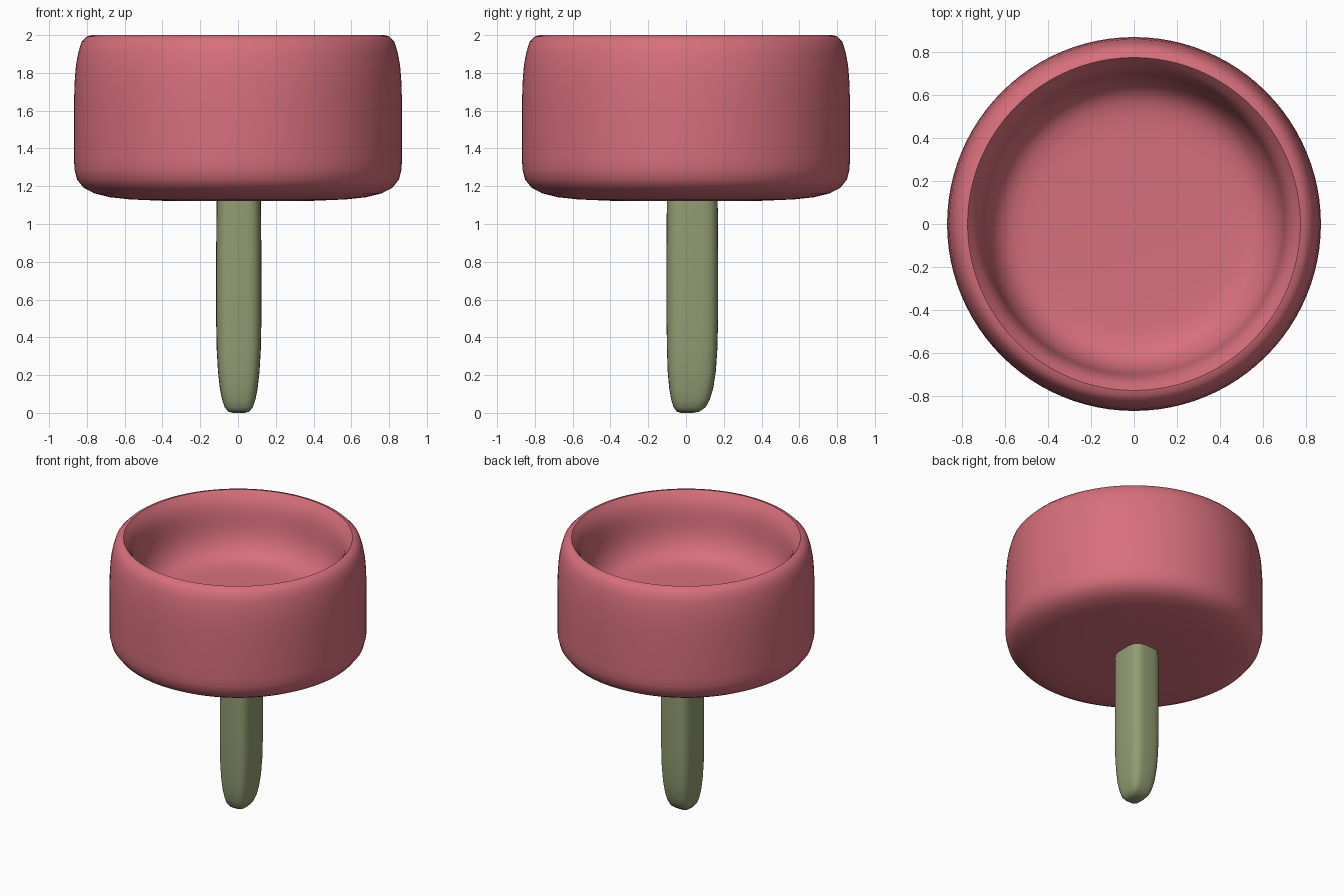
import bpy, bmesh
from math import cos, sin, pi, copysign, radians

if "Cube" in bpy.data.objects:
    bpy.data.objects.remove(bpy.data.objects["Cube"])


def material(name, color):
    m = bpy.data.materials.new(name)
    m.diffuse_color = color
    m.use_nodes = True
    m.node_tree.nodes["Principled BSDF"].inputs["Base Color"].default_value = m.diffuse_color
    return m


def loft(name, rings, mat, angle):
    """Skin a stack of closed rings; cap both ends."""
    bm = bmesh.new()
    loops = [[bm.verts.new(p) for p in ring] for ring in rings]
    n = len(loops[0])
    for a, b in zip(loops, loops[1:]):
        for i in range(n):
            j = (i + 1) % n
            bm.faces.new((a[i], a[j], b[j], b[i]))
    bm.faces.new(loops[0][::-1])
    bm.faces.new(loops[-1])
    bmesh.ops.recalc_face_normals(bm, faces=bm.faces)
    mesh = bpy.data.meshes.new(name)
    bm.to_mesh(mesh)
    bm.free()
    ob = bpy.data.objects.new(name, mesh)
    bpy.context.collection.objects.link(ob)
    mesh.materials.append(mat)
    bpy.ops.object.select_all(action='DESELECT')
    ob.select_set(True)
    bpy.context.view_layer.objects.active = ob
    bpy.ops.object.shade_smooth_by_angle(angle=radians(angle))
    return ob


def ring(rx, ry, z, cx=0, cy=0, n=64, power=2.0):
    """Superellipse ring; power 2 is a plain ellipse."""
    pts = []
    for i in range(n):
        c, s = cos(2 * pi * i / n), sin(2 * pi * i / n)
        pts.append((cx + rx * copysign(abs(c) ** (2 / power), c),
                    cy + ry * copysign(abs(s) ** (2 / power), s), z))
    return pts


red = material("red", (0.68, 0.16, 0.20, 1))
green = material("green", (0.29, 0.33, 0.17, 1))

# Cup: from the underside, up the outer wall, over the lip, down to the floor
cup = [(0.05, 1.122), (0.40, 1.123), (0.57, 1.13), (0.68, 1.142), (0.76, 1.162),
       (0.817, 1.192), (0.852, 1.235), (0.866, 1.29), (0.868, 1.35),
       (0.868, 1.65), (0.865, 1.75), (0.858, 1.84), (0.845, 1.91),
       (0.828, 1.965), (0.80, 1.993), (0.773, 2.0),
       (0.742, 1.963), (0.722, 1.925), (0.709, 1.88), (0.701, 1.83),
       (0.695, 1.78), (0.686, 1.725), (0.668, 1.67), (0.64, 1.62),
       (0.605, 1.585), (0.56, 1.563), (0.50, 1.552), (0.42, 1.548), (0.05, 1.546)]
loft("cup", [ring(r, r, z, n=96) for r, z in cup], red, 48)

# Stem: rounded-square section that narrows to a blunt tip (z, rx, y min, y max)
stem = [(0.0, 0.03, -0.025, 0.035), (0.006, 0.055, -0.048, 0.07),
        (0.03, 0.075, -0.066, 0.104), (0.07, 0.088, -0.078, 0.126),
        (0.13, 0.100, -0.089, 0.144), (0.22, 0.110, -0.097, 0.158),
        (0.34, 0.117, -0.101, 0.166), (0.50, 0.120, -0.103, 0.170),
        (0.80, 0.120, -0.103, 0.170), (1.05, 0.118, -0.102, 0.169),
        (1.20, 0.115, -0.10, 0.165)]
loft("stem", [ring(rx, (y1 - y0) / 2, z, 0.004, (y0 + y1) / 2, n=40, power=3.6)
              for z, rx, y0, y1 in stem], green, 60)
